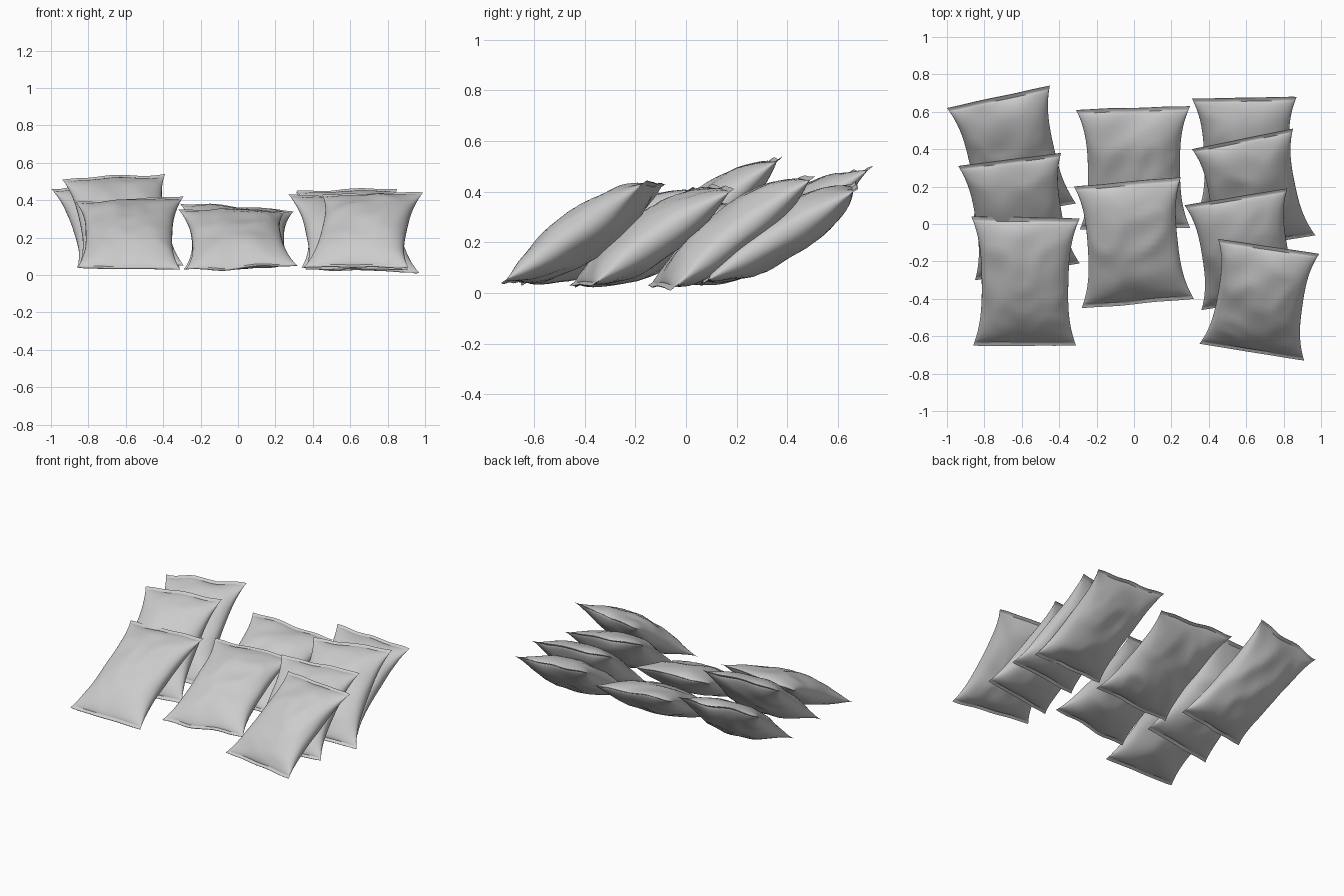
import bpy, bmesh, math
from mathutils import Vector, noise

if "Cube" in bpy.data.objects:
    bpy.data.objects.remove(bpy.data.objects["Cube"])

N = 56            # points around each bag
SEAL = 0.94       # flat seal begins here (fraction of half length)


def spow(v, p):
    return math.copysign(abs(v) ** p, v)


def bag(name, bl, br, tl, tr, seed):
    """Pillow bag: a tube pinched flat at both ends, spanned by its four corners."""
    bl, br, tl, tr = map(Vector, (bl, br, tl, tr))
    normal = (br - bl + tr - tl).cross(tl - bl + tr - br).normalized()
    up_axis = (tl - bl + tr - br).normalized()
    inner = [SEAL * math.sin(math.pi / 2 * (i / 17)) for i in range(-17, 18)]
    rows = [-1, -0.97] + inner + [0.97, 1]
    bm = bmesh.new()
    rings = []
    for s in rows:
        q = min(abs(s) / SEAL, 1)
        full = max(1 - q ** 2.4, 0) ** 0.75        # fullness along the length
        width = 1 - 0.18 * (1 - abs(s) ** 2.8)     # waist between flared seals
        ring = []
        for k in range(N):
            a = 2 * math.pi * k / N
            c, d = spow(math.cos(a), 0.9), spow(math.sin(a), 0.9)
            u, v = c * width * 0.5 + 0.5, s * 0.5 + 0.5
            p = bl.lerp(br, u).lerp(tl.lerp(tr, u), v)
            # folds fanning out from the seals, broad dents in the film
            fold = 1 + 0.15 * q ** 3 * math.sin(5 * c + seed * 2 + (1 if s > 0 else 3))
            half = (0.092 if d > 0 else 0.098) * full * fold + 0.002
            dent = noise.noise(Vector((c * 1.2, s * 1.6 + d * 0.5, seed * 7.3)))
            crease = abs(noise.noise(Vector((c * 1.1 + s, s * 1.7 - c, seed * 3.1 + d * 0.4))))
            off = d * half + 0.008 * dent * full - 0.025 * d * (crease - 0.2) * full
            # gently wavy seals
            wave = noise.noise(Vector((c * 1.5, seed * 5.7, 2 if s > 0 else 9)))
            off += 0.014 * wave * q ** 6 * (1 - c ** 4)
            p += normal * off + up_axis * (0.012 * wave * q ** 8 * (1 - c ** 4))
            p.z = max(p.z, 0.012 if abs(c) < 0.9 else 0)
            ring.append(bm.verts.new(p))
        rings.append(ring)
    for r0, r1 in zip(rings, rings[1:]):
        for k in range(N):
            j = (k + 1) % N
            bm.faces.new((r0[k], r0[j], r1[j], r1[k]))
    # thin end strips closing the seals
    for ring in (rings[0], rings[-1]):
        for k in range(N // 2):
            vs = [ring[k], ring[k + 1], ring[(-k - 1) % N], ring[-k % N]]
            bm.faces.new(list(dict.fromkeys(vs)))
    bmesh.ops.recalc_face_normals(bm, faces=bm.faces)
    me = bpy.data.meshes.new(name)
    bm.to_mesh(me)
    bm.free()
    ob = bpy.data.objects.new(name, me)
    bpy.context.collection.objects.link(ob)
    bpy.ops.object.select_all(action='DESELECT')
    ob.select_set(True)
    bpy.context.view_layer.objects.active = ob
    bpy.ops.object.shade_smooth_by_angle(angle=math.radians(60))


# left stack, front to back
bag("left_bag_front", (-.86, -.65, .04), (-.31, -.65, .03), (-.87, .04, .39), (-.29, .03, .42), 1)
bag("left_bag_middle", (-.85, -.30, .05), (-.29, -.21, .05), (-.94, .31, .51), (-.39, .38, .54), 2)
bag("left_bag_back", (-.86, .02, .04), (-.31, .11, .04), (-1.0, .62, .46), (-.45, .74, .50), 3)
# centre stack
bag("centre_bag_front", (-.28, -.45, .03), (.32, -.40, .05), (-.32, .20, .35), (.25, .25, .34), 4)
bag("centre_bag_back", (-.29, -.03, .03), (.30, -.02, .05), (-.31, .61, .38), (.30, .63, .34), 5)
# right stack, front to back
bag("right_bag_front", (.35, -.64, .04), (.91, -.73, .04), (.45, -.08, .43), (.99, -.16, .44), 6)
bag("right_bag_second", (.36, -.46, .03), (.91, -.37, .03), (.27, .10, .43), (.82, .19, .41), 7)
bag("right_bag_third", (.40, -.15, .03), (.97, -.06, .01), (.31, .40, .45), (.85, .51, .46), 8)
bag("right_bag_back", (.34, .06, .04), (.89, .07, .04), (.31, .67, .44), (.87, .68, .41), 9)
